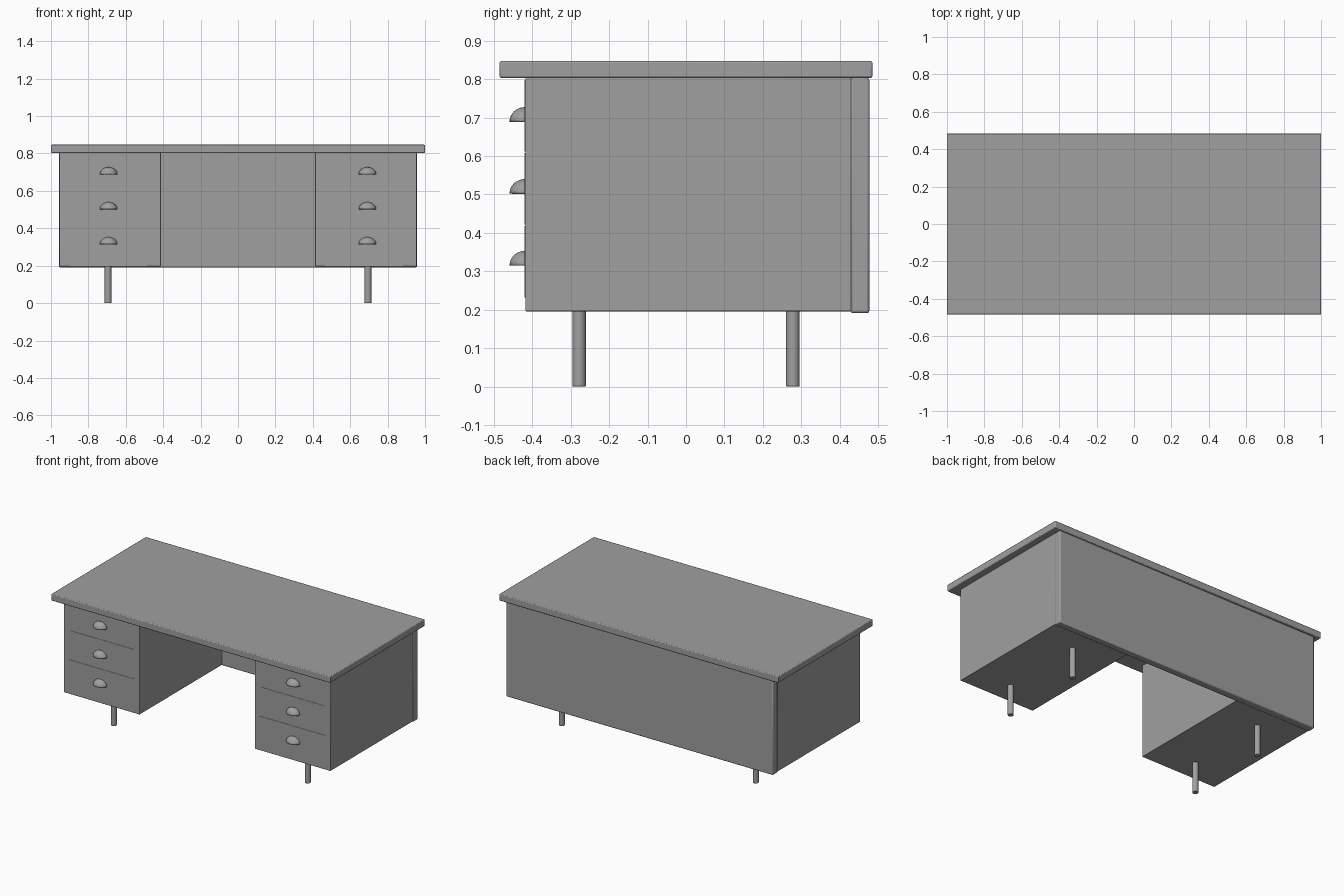
import bpy
import bmesh
from mathutils import Matrix, Vector

cube = bpy.data.objects.get("Cube")
if cube:
    bpy.data.objects.remove(cube, do_unlink=True)

# One grey paint for the whole desk
grey = bpy.data.materials.new("grey")
grey.use_nodes = True
GREY = (0.35, 0.35, 0.35, 1)
grey.diffuse_color = GREY
grey.node_tree.nodes["Principled BSDF"].inputs["Base Color"].default_value = GREY


def finish(name, bm, bevel=0, segments=2):
    """Turn a bmesh into a named, shaded object with an optional edge bevel."""
    mesh = bpy.data.meshes.new(name)
    bm.to_mesh(mesh)
    bm.free()
    mesh.materials.append(grey)
    obj = bpy.data.objects.new(name, mesh)
    bpy.context.collection.objects.link(obj)
    if bevel:
        mod = obj.modifiers.new("soft_edges", "BEVEL")
        mod.width, mod.segments, mod.limit_method = bevel, segments, "ANGLE"
    bpy.ops.object.select_all(action="DESELECT")
    obj.select_set(True)
    bpy.context.view_layer.objects.active = obj
    bpy.ops.object.shade_smooth_by_angle()
    return obj


def box(name, low, high, bevel=0):
    low, high = Vector(low), Vector(high)
    bm = bmesh.new()
    place = Matrix.Translation((low + high) / 2) @ Matrix.Diagonal((*(high - low), 1))
    bmesh.ops.create_cube(bm, size=1, matrix=place)
    return finish(name, bm, bevel)


def leg(name, x, y):
    bm = bmesh.new()
    bmesh.ops.create_cone(bm, cap_ends=True, segments=32, radius1=0.0175, radius2=0.0175,
                          depth=0.2, matrix=Matrix.Translation((x, y, 0.1)))
    return finish(name, bm, 0.002)


def cup_handle(name, x, y, z):
    """Hollow quarter-ellipsoid pull, open underneath."""
    bm = bmesh.new()
    bmesh.ops.create_uvsphere(bm, u_segments=32, v_segments=16, radius=1)
    for normal in ((0, 0, -1), (0, 1, 0)):
        bmesh.ops.bisect_plane(bm, geom=bm.verts[:] + bm.edges[:] + bm.faces[:], dist=1e-5,
                               plane_co=(0, 0, 0), plane_no=normal, clear_outer=True)
    bmesh.ops.transform(bm, verts=bm.verts, matrix=Matrix.Translation((x, y, z))
                        @ Matrix.Diagonal((0.047, 0.04, 0.038, 1)))
    obj = finish(name, bm)
    wall = obj.modifiers.new("wall", "SOLIDIFY")
    wall.thickness, wall.offset = 0.003, -1
    return obj


# Top slab and the full-width back panel
box("desk_top", (-1, -0.485, 0.803), (1, 0.485, 0.847), 0.005)
box("back_panel", (-0.957, 0.428, 0.191), (0.957, 0.477, 0.803), 0.006)

# Two matching pedestals with drawers, cup handles and legs
FRONT = -0.418
for side, s in (("left", 1), ("right", -1)):
    inner, outer = sorted((s * 0.413, s * 0.955))
    box(side + "_pedestal", (inner, FRONT, 0.196), (outer, 0.43, 0.804), 0.002)
    inner, outer = sorted((s * 0.453, s * 0.916))
    for i, row in enumerate(("bottom", "middle", "top")):
        base = 0.232 + i * 0.19
        box(f"{side}_{row}_drawer", (inner, FRONT - 0.002, base),
            (outer, FRONT + 0.02, base + 0.186))
        cup_handle(f"{side}_{row}_handle", s * 0.692, FRONT - 0.001, 0.315 + i * 0.187)
    for end, y in (("front", -0.278), ("back", 0.278)):
        leg(f"{side}_{end}_leg", s * 0.695, y)
